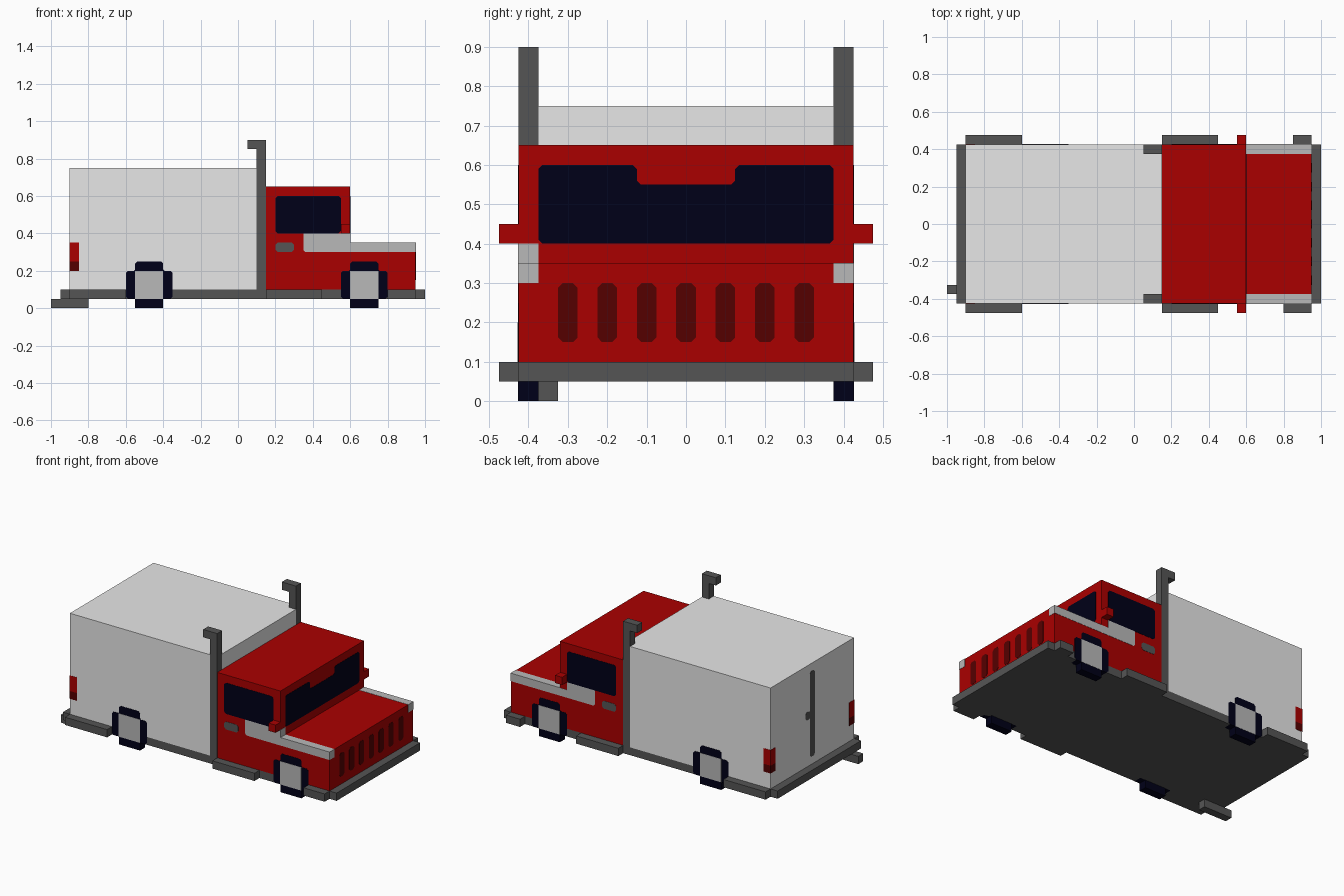
import bpy, bmesh

if "Cube" in bpy.data.objects:
    bpy.data.objects.remove(bpy.data.objects["Cube"])

def srgb(r, g, b):
    f = lambda c: (c / 255 / 12.92) if c < 11 else ((c / 255 + 0.055) / 1.055) ** 2.4
    return (f(r), f(g), f(b), 1)

def material(name, *rgb):
    m = bpy.data.materials.new(name)
    m.diffuse_color = srgb(*rgb)
    m.use_nodes = True
    m.node_tree.nodes["Principled BSDF"].inputs["Base Color"].default_value = m.diffuse_color
    return m

RED = material("cab_red", 170, 0, 0)
DARK_RED = material("dark_red", 85, 0, 0)
WHITE = material("cargo_light_grey", 231, 231, 231)
SILVER = material("silver_grey", 185, 185, 185)
STEEL = material("dark_grey", 85, 85, 85)
NAVY = material("glass_navy", 0, 0, 24)
E = 0.0015  # how far painted plates stand proud

def prism(name, mat, axis, pts, lo, hi):
    """Extrude a 2D outline along an axis (outline uses the other two axes in order)."""
    place = {'x': lambda p, d: (d, p[0], p[1]),
             'y': lambda p, d: (p[0], d, p[1]),
             'z': lambda p, d: (p[0], p[1], d)}[axis]
    bm = bmesh.new()
    a = [bm.verts.new(place(p, lo)) for p in pts]
    b = [bm.verts.new(place(p, hi)) for p in pts]
    bm.faces.new(a)
    bm.faces.new(b)
    n = len(pts)
    for i in range(n):
        bm.faces.new((a[i], a[(i + 1) % n], b[(i + 1) % n], b[i]))
    bmesh.ops.recalc_face_normals(bm, faces=bm.faces)
    me = bpy.data.meshes.new(name)
    bm.to_mesh(me)
    bm.free()
    me.materials.append(mat)
    ob = bpy.data.objects.new(name, me)
    bpy.context.collection.objects.link(ob)
    return ob

def rect(u0, u1, v0, v1, c=0.0):
    """Rectangle outline, with chamfered corners if c > 0."""
    if not c:
        return [(u0, v0), (u1, v0), (u1, v1), (u0, v1)]
    return [(u0 + c, v0), (u1 - c, v0), (u1, v0 + c), (u1, v1 - c),
            (u1 - c, v1), (u0 + c, v1), (u0, v1 - c), (u0, v0 + c)]

def box(name, mat, x0, x1, y0, y1, z0, z1):
    return prism(name, mat, 'y', rect(x0, x1, z0, z1), min(y0, y1), max(y0, y1))

# chassis slab with bumpers
box("chassis", STEEL, -0.95, 1.0, -0.425, 0.425, 0.05, 0.1)

# cargo box, front corners notched for the exhaust stacks
prism("cargo_box", WHITE, 'z',
      [(-0.9, -0.425), (0.1, -0.425), (0.1, -0.375), (0.15, -0.375),
       (0.15, 0.375), (0.1, 0.375), (0.1, 0.425), (-0.9, 0.425)], 0.1, 0.75)

# cab and hood
prism("cab_and_hood", RED, 'y',
      [(0.15, 0.1), (0.95, 0.1), (0.95, 0.35), (0.6, 0.35), (0.6, 0.65), (0.15, 0.65)],
      -0.425, 0.425)

# windscreen with a notch in the top middle
prism("windscreen", NAVY, 'x',
      [(-0.365, 0.4), (0.365, 0.4), (0.375, 0.41), (0.375, 0.59), (0.365, 0.6),
       (0.135, 0.6), (0.125, 0.59), (0.125, 0.56), (0.115, 0.55), (-0.115, 0.55),
       (-0.125, 0.56), (-0.125, 0.59), (-0.135, 0.6), (-0.365, 0.6),
       (-0.375, 0.59), (-0.375, 0.41)], 0.595, 0.6 + E)

# grille slots
for i in range(7):
    y = -0.3 + i * 0.1
    prism(f"grille_slot_{i + 1}", DARK_RED, 'x',
          rect(y - 0.025, y + 0.025, 0.15, 0.3, 0.012), 0.945, 0.95 + E)

# rear door gap and handle
prism("rear_door_gap", STEEL, 'x', rect(-0.025, 0.025, 0.15, 0.7, 0.012), -0.9 - E, -0.895)
prism("rear_door_handle", STEEL, 'x', rect(0.02, 0.07, 0.4, 0.45, 0.012), -0.9 - E, -0.895)

# tail pipe
box("tail_pipe", STEEL, -1.0, -0.8, -0.375, -0.325, 0.0, 0.05)

for s, side in ((-1, "right"), (1, "left")):
    def plate(name, mat, pts):
        ys = sorted((s * 0.42, s * (0.425 + E)))
        return prism(f"{side}_{name}", mat, 'y', pts, *ys)

    def block(name, mat, x0, x1, y0, y1, z0, z1):
        return box(f"{side}_{name}", mat, x0, x1, s * y0, s * y1, z0, z1)

    # exhaust stack with its bent tip
    prism(f"{side}_exhaust_stack", STEEL, 'y',
          [(0.1, 0.05), (0.15, 0.05), (0.15, 0.9), (0.05, 0.9), (0.05, 0.85), (0.1, 0.85)],
          *sorted((s * 0.375, s * (0.425 + E / 3))))

    # wheels: stepped tyre and square hub
    for x, end in ((-0.475, "rear"), (0.675, "front")):
        c = 0.012
        half = [(0.075, 0), (0.075, 0.05), (0.125 - c, 0.05), (0.125, 0.05 + c),
                (0.125, 0.2 - c), (0.125 - c, 0.2), (0.075 + c / 2, 0.2),
                (0.075, 0.2 + c / 2), (0.075, 0.25 - c), (0.075 - c, 0.25)]
        tyre = [(x + u, z) for u, z in half] + [(x - u, z) for u, z in reversed(half)]
        prism(f"{side}_{end}_tyre", NAVY, 'y', tyre, *sorted((s * 0.375, s * (0.425 + E))))
        prism(f"{side}_{end}_hub", SILVER, 'y', rect(x - 0.075, x + 0.075, 0.05, 0.2),
              *sorted((s * 0.42, s * (0.425 + 2 * E))))

    # side steps and front bumper end
    block("rear_step", STEEL, -0.9, -0.6, 0.425, 0.475, 0.05, 0.1)
    block("cab_step", STEEL, 0.15, 0.45, 0.425, 0.475, 0.05, 0.1)
    block("bumper_end", STEEL, 0.8 if s < 0 else 0.85, 0.95, 0.425, 0.475, 0.05, 0.1)

    # mirror, side window, door handle
    block("mirror", RED, 0.55, 0.6, 0.425, 0.475, 0.4, 0.45)
    plate("side_window", NAVY, rect(0.2, 0.55, 0.4, 0.6, 0.012))
    plate("door_handle", STEEL, rect(0.2, 0.3, 0.3, 0.35, 0.012))

    # silver trim: along the hood edge, then rising on the door
    block("hood_trim", SILVER, 0.6, 0.95 + E, 0.375, 0.425 + E, 0.3, 0.35 + E)
    top_end = 0.6 if s < 0 else 0.55
    plate("door_trim", SILVER, [(0.36, 0.3), (0.6, 0.3), (0.6, 0.35), (top_end, 0.35),
                                (top_end, 0.4), (0.35, 0.4), (0.35, 0.31)])
    if s < 0:
        block("pillar_trim", SILVER, 0.595, 0.6 + E, 0.375, 0.425 + E, 0.35, 0.4)

    # tail lights wrapping the rear corners
    block("tail_light", RED, -0.9 - E, -0.85, 0.375, 0.425 + E, 0.25, 0.35)
    block("tail_reflector", DARK_RED, -0.9 - E, -0.85, 0.375, 0.425 + E, 0.2, 0.25)
